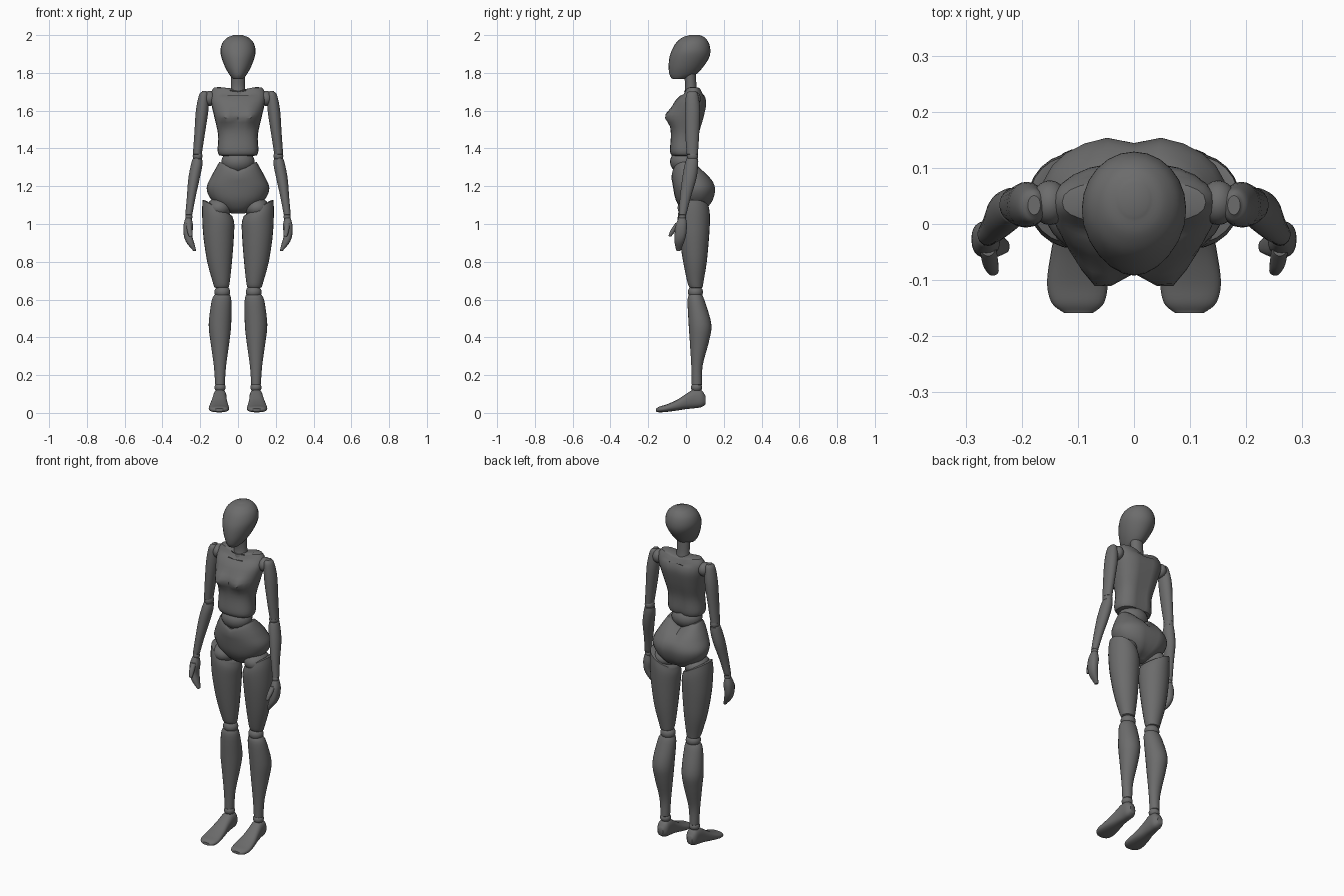
import bpy
import bmesh
from math import cos, sin, pi, exp, radians, copysign
from mathutils import Vector

default_cube = bpy.data.objects.get("Cube")
if default_cube:
    bpy.data.objects.remove(default_cube, do_unlink=True)

# Single flat colour for the whole figure
GREY = (0.15, 0.15, 0.15, 1.0)
grey = bpy.data.materials.new("dark_grey")
grey.use_nodes = True
grey.diffuse_color = GREY
grey.node_tree.nodes["Principled BSDF"].inputs["Base Color"].default_value = GREY

SIDES = 24
STEPS = 4


def finish(name, bm):
    """Turn a bmesh into a smooth shaded object with crisp rims."""
    bmesh.ops.recalc_face_normals(bm, faces=bm.faces[:])
    mesh = bpy.data.meshes.new(name)
    bm.to_mesh(mesh)
    bm.free()
    mesh.materials.append(grey)
    mesh.polygons.foreach_set("use_smooth", [True] * len(mesh.polygons))
    mesh.set_sharp_from_angle(angle=radians(40))
    obj = bpy.data.objects.new(name, mesh)
    bpy.context.collection.objects.link(obj)
    return obj


def spline(rows):
    """Smoothly interpolate a list of cross-section rows."""
    rows = [Vector(row) for row in rows]
    result = []
    for i in range(len(rows) - 1):
        before, a = rows[max(i - 1, 0)], rows[i]
        b, after = rows[i + 1], rows[min(i + 2, len(rows) - 1)]
        for step in range(STEPS):
            t = step / STEPS
            result.append(a + (b - before) * (t / 2)
                          + (before * 2 - a * 5 + b * 4 - after) * (t * t / 2)
                          + (a * 3 - before - b * 3 + after) * (t ** 3 / 2))
    return result + [rows[-1]]


def end_ring(row, outward):
    """Smaller ring just past an end, which softens the rim."""
    pos, x0, x1, v0, v1 = row
    dx, dv = (x1 - x0) * 0.1, (v1 - v0) * 0.1
    return Vector((pos + outward, x0 + dx, x1 - dx, v0 + dv, v1 - dv))


def loft(name, rows, side=1, along="Z", power=2.0, warp=None, cap=0.004):
    """Rows: position on axis, then min and max of the two other axes."""
    rows = spline(rows)
    sign = copysign(cap, rows[-1][0] - rows[0][0])
    rows = [end_ring(rows[0], -sign)] + rows + [end_ring(rows[-1], sign)]
    bm = bmesh.new()
    rings = []
    for pos, x0, x1, v0, v1 in rows:
        ring = []
        for k in range(SIDES):
            angle = 2 * pi * k / SIDES
            c, s = cos(angle), sin(angle)
            u = copysign(abs(c) ** (2 / power), c)
            w = copysign(abs(s) ** (2 / power), s)
            x = (x0 + x1 + (x1 - x0) * u) / 2
            v = (v0 + v1 + (v1 - v0) * w) / 2
            point = Vector((x, v, pos) if along == "Z" else (x, pos, v))
            if warp:
                warp(point)
            point.x *= side
            ring.append(bm.verts.new(point))
        rings.append(ring)
    for low, high in zip(rings, rings[1:]):
        for k in range(SIDES):
            n = (k + 1) % SIDES
            bm.faces.new((low[k], low[n], high[n], high[k]))
    bm.faces.new(rings[0])
    bm.faces.new(rings[-1])
    return finish(name, bm)


def ball(name, centre, radii, side=1):
    bm = bmesh.new()
    bmesh.ops.create_uvsphere(bm, u_segments=20, v_segments=12, radius=1)
    for vert in bm.verts:
        vert.co = Vector(c + r * p for c, r, p in zip(centre, radii, vert.co))
        vert.co.x *= side
    return finish(name, bm)


def centred(rows):
    return [(z, -half, half, front, back) for z, half, front, back in rows]


# Shape rules for the torso, pelvis and thighs
def shape_torso(p):
    if p.y < 0:
        bust = exp(-((abs(p.x) - 0.062) / 0.04) ** 2 - ((p.z - 1.57) / 0.038) ** 2)
        p.y -= 0.04 * bust
    else:
        p.y -= 0.012 * exp(-(p.x / 0.025) ** 2)
    if p.z > 1.69:
        p.z -= 0.02 * exp(-(p.x / 0.06) ** 2)


def shape_pelvis(p):
    if p.y > 0.05:
        p.y -= 0.013 * exp(-(p.x / 0.022) ** 2)
    rim = max(0, (p.z - 1.22) / 0.11)
    p.z -= 0.05 * rim * max(0, 1 - abs(p.x) / 0.1)


def shape_thigh(p):
    p.z += max(0, (p.z - 0.95) / 0.13) * (p.x - 0.1) * 0.55


# Head and trunk
loft("head", centred([
    (1.770, .028, -.075, .00), (1.79, .045, -.087, .05), (1.83, .068, -.092, .09),
    (1.88, .087, -.088, .122), (1.92, .093, -.075, .129), (1.96, .082, -.052, .12),
    (1.987, .056, -.02, .1), (1.997, .03, .01, .08)]), cap=0.003)
loft("neck", centred([(1.68, .042, -.012, .065), (1.73, .037, -.004, .056),
                      (1.80, .037, -.012, .052)]))
loft("torso", centred([
    (1.364, .1, -.076, .058), (1.39, .108, -.085, .065), (1.47, .105, -.08, .07),
    (1.56, .124, -.085, .095), (1.64, .142, -.065, .11), (1.69, .145, -.02, .095),
    (1.722, .128, .0, .078)]), power=2.4, warp=shape_torso)
ball("waist_joint", (0, -.01, 1.33), (.088, .075, .065))
loft("pelvis", centred([
    (1.06, .045, .0, .07), (1.085, .085, -.03, .115), (1.13, .142, -.055, .146),
    (1.19, .166, -.068, .157), (1.25, .142, -.076, .132), (1.30, .115, -.075, .095),
    (1.33, .098, -.068, .07)]), power=2.2, warp=shape_pelvis)

for label, side in (("left", 1), ("right", -1)):
    # Arm
    ball(label + "_shoulder_joint", (.15, .038, 1.665), (.033, .04, .04), side)
    loft(label + "_upper_arm", [
        (1.70, .164, .192, .012, .055), (1.68, .155, .207, .0, .065),
        (1.60, .157, .223, -.006, .075), (1.48, .175, .231, -.004, .07),
        (1.37, .192, .239, .004, .063)], side)
    ball(label + "_elbow_joint", (.214, .034, 1.36), (.026, .03, .03), side)
    loft(label + "_forearm", [
        (1.345, .19, .24, .002, .064), (1.31, .189, .25, -.008, .064),
        (1.24, .203, .263, -.02, .055), (1.14, .225, .271, -.032, .025),
        (1.05, .242, .279, -.038, .002)], side)
    ball(label + "_wrist_joint", (.26, -.019, 1.038), (.019, .02, .022), side)

    # Hand
    loft(label + "_hand", [
        (1.03, .246, .279, -.04, .0), (.99, .238, .289, -.056, .005),
        (.94, .242, .287, -.06, .0), (.90, .232, .272, -.06, -.012),
        (.862, .222, .24, -.052, -.028)], side, power=2.4)
    loft(label + "_thumb", [
        (1.0, .245, .275, -.06, -.03), (.965, .242, .27, -.083, -.053),
        (.938, .241, .262, -.092, -.075)], side)

    # Leg
    ball(label + "_hip_joint", (.1, .035, 1.085), (.066, .08, .055), side)
    loft(label + "_thigh", [
        (.665, .05, .125, .018, .088), (.69, .044, .133, .008, .092),
        (.80, .032, .163, -.015, .11), (.93, .022, .183, -.035, .122),
        (1.03, .02, .19, -.044, .127), (1.08, .03, .187, -.035, .122)],
        side, warp=shape_thigh)
    ball(label + "_knee_joint", (.083, .05, .64), (.042, .04, .036), side)
    loft(label + "_shin", [
        (.625, .042, .125, .015, .085), (.59, .035, .14, .008, .1),
        (.47, .036, .155, .014, .134), (.38, .045, .146, .02, .122),
        (.25, .063, .128, .028, .088), (.15, .07, .121, .03, .085)], side)
    ball(label + "_ankle_joint", (.095, .056, .135), (.03, .03, .026), side)

    # Foot, from heel to toe
    loft(label + "_foot", [
        (.1, .075, .117, .042, .095), (.08, .062, .128, .03, .121),
        (.04, .06, .132, .024, .124), (.0, .059, .138, .02, .1),
        (-.05, .053, .148, .012, .068), (-.105, .047, .155, .005, .044),
        (-.14, .053, .147, .003, .034), (-.155, .068, .13, .006, .025)],
        side, along="Y", power=2.5)
